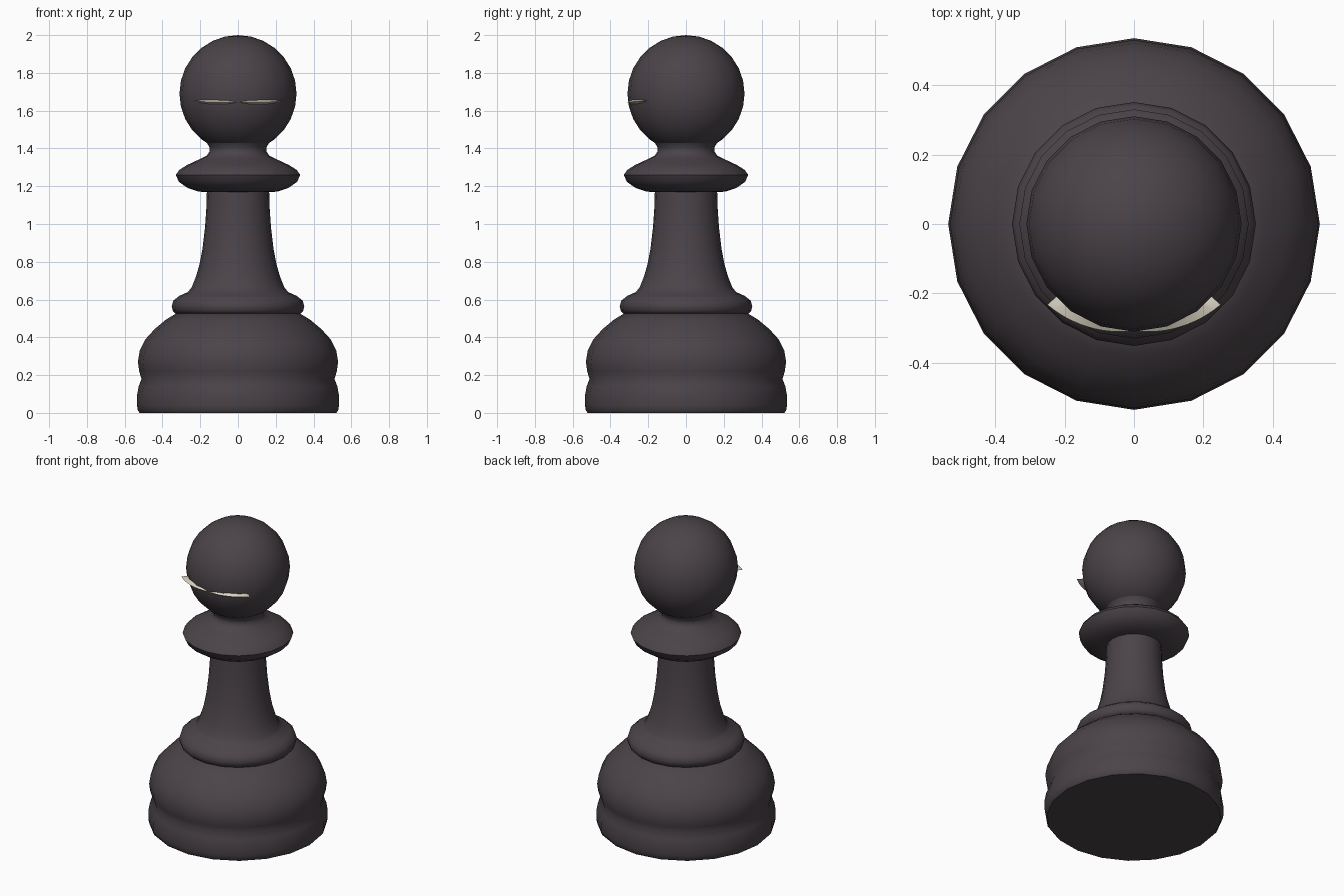
import bpy, bmesh, math

if "Cube" in bpy.data.objects:
    bpy.data.objects.remove(bpy.data.objects["Cube"])

SEG = 20            # sides of the turned body
HEAD_Z, HEAD_R = 1.69, 0.31


def material(name, rgb):
    m = bpy.data.materials.new(name)
    m.diffuse_color = (*rgb, 1)
    m.use_nodes = True
    m.node_tree.nodes["Principled BSDF"].inputs["Base Color"].default_value = m.diffuse_color
    return m


dark = material("dark_charcoal", (0.070, 0.057, 0.067))
ivory = material("pale_ivory", (0.70, 0.66, 0.54))


def finish(name, bm, mat, angle):
    bmesh.ops.recalc_face_normals(bm, faces=bm.faces)
    mesh = bpy.data.meshes.new(name)
    bm.to_mesh(mesh)
    bm.free()
    mesh.materials.append(mat)
    ob = bpy.data.objects.new(name, mesh)
    bpy.context.collection.objects.link(ob)
    bpy.ops.object.select_all(action='DESELECT')
    ob.select_set(True)
    bpy.context.view_layer.objects.active = ob
    bpy.ops.object.shade_smooth_by_angle(angle=math.radians(angle))
    return ob


def lathe(name, profile, mat, angle=50):
    """Turn (radius, height) points around z; radius 0 becomes a pole."""
    bm = bmesh.new()
    rings = []
    for r, z in profile:
        n = SEG if r > 0 else 1
        rings.append([bm.verts.new((r * math.cos(i * math.tau / SEG),
                                    r * math.sin(i * math.tau / SEG), z)) for i in range(n)])
    for a, b in zip(rings, rings[1:]):
        for i in range(SEG):
            j = (i + 1) % SEG
            quad = [a[i % len(a)], a[j % len(a)], b[j % len(b)], b[i % len(b)]]
            bm.faces.new(list(dict.fromkeys(quad)))
    for ring in (rings[0], rings[-1]):
        if len(ring) > 1:
            bm.faces.new(ring)
    return finish(name, bm, mat, angle)


# Wide stepped base
lathe("base", [(0.52, 0), (0.53, 0.012), (0.535, 0.04), (0.535, 0.09), (0.526, 0.14),
               (0.511, 0.18), (0.523, 0.22), (0.53, 0.27), (0.52, 0.33), (0.49, 0.39),
               (0.44, 0.445), (0.38, 0.495), (0.33, 0.525)], dark)

# Rounded ring and tapering stem
lathe("stem", [(0.33, 0.525), (0.345, 0.54), (0.351, 0.565), (0.342, 0.595), (0.31, 0.62),
               (0.265, 0.64), (0.245, 0.665), (0.223, 0.72), (0.203, 0.79), (0.188, 0.87),
               (0.175, 0.98), (0.168, 1.08), (0.165, 1.18)], dark)

# Flared collar and neck
lathe("collar", [(0.163, 1.168), (0.21, 1.172), (0.265, 1.19), (0.312, 1.222), (0.33, 1.26),
                 (0.31, 1.287), (0.27, 1.312), (0.21, 1.34), (0.165, 1.362), (0.15, 1.385),
                 (0.15, 1.405), (0.165, 1.43)], dark)

# Ball head
steps = 14
lathe("head", [(HEAD_R * math.sin(k * math.pi / steps) if 0 < k < steps else 0,
                HEAD_Z - HEAD_R * math.cos(k * math.pi / steps)) for k in range(steps + 1)], dark)


# Slit eyes: slim tapered slivers wrapped on the head, flaring out at the outer end
def eye(name, side):
    bm = bmesh.new()
    count, rings = 12, []
    for k in range(count + 1):
        t = k / count
        a = math.radians(2 + 45 * t)
        half = 0.002 + 0.010 * math.sin(math.pi * t) ** 0.7
        outer = 0.309 + 0.032 * t
        z = 1.645 + 0.005 * t * t
        ring = []
        for r, dz in ((0.29, 0), (0.301, half), (outer, 0), (0.301, -half)):
            ring.append(bm.verts.new((side * r * math.sin(a), -r * math.cos(a), z + dz)))
        rings.append(ring)
    for p, q in zip(rings, rings[1:]):
        for i in range(4):
            j = (i + 1) % 4
            bm.faces.new((p[i], p[j], q[j], q[i]))
    bm.faces.new(rings[0])
    bm.faces.new(rings[-1])
    return finish(name, bm, ivory, 40)


eye("right_eye", 1)
eye("left_eye", -1)
